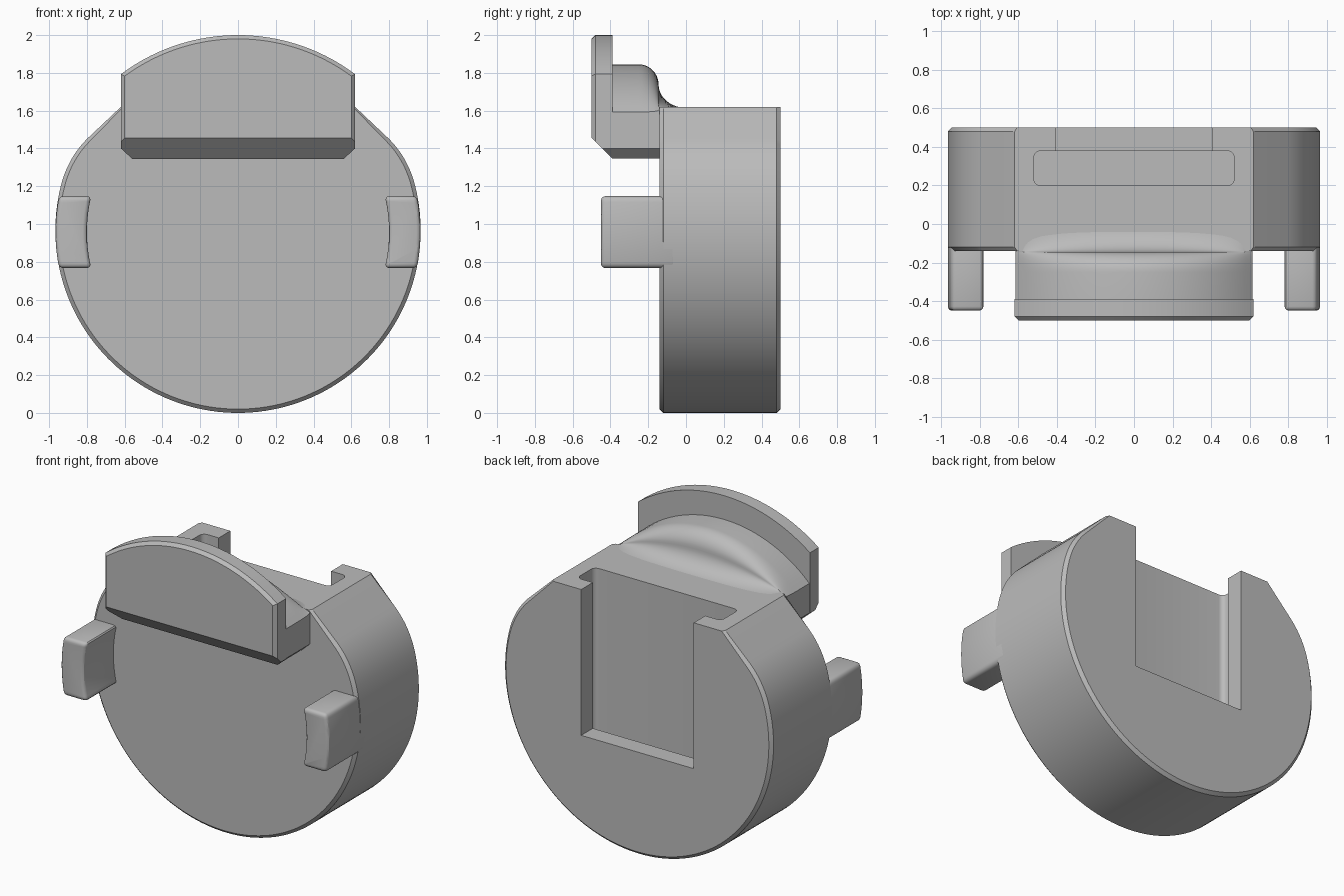
import bpy, bmesh
from math import sin, cos, pi, radians, sqrt
from mathutils import Vector

if "Cube" in bpy.data.objects:
    bpy.data.objects.remove(bpy.data.objects["Cube"])

R = 0.967       # body radius, also the height of its axis
TOP = 1.62      # flat top of the body
HALF = 0.62     # half width of the flat top and the lip

grey = bpy.data.materials.new("plain_grey")
grey.use_nodes = True
grey.diffuse_color = (0.5, 0.5, 0.5, 1)
grey.node_tree.nodes["Principled BSDF"].inputs["Base Color"].default_value = (0.5, 0.5, 0.5, 1)


def add_object(name, bm):
    bmesh.ops.recalc_face_normals(bm, faces=bm.faces)
    mesh = bpy.data.meshes.new(name)
    bm.to_mesh(mesh)
    bm.free()
    mesh.materials.append(grey)
    ob = bpy.data.objects.new(name, mesh)
    bpy.context.collection.objects.link(ob)
    return ob


def loft(sections):
    """Skin a list of (y, [(x, z), ...]) outlines and cap both ends."""
    bm = bmesh.new()
    rings = [[bm.verts.new((x, y, z)) for x, z in pts] for y, pts in sections]
    for a, b in zip(rings, rings[1:]):
        for i in range(len(a)):
            j = (i + 1) % len(a)
            bm.faces.new((a[i], a[j], b[j], b[i]))
    bm.faces.new(rings[0])
    bm.faces.new(rings[-1])
    return bm


def box(x, y0, y1, z0, z1):
    return loft([(y, [(-x, z0), (x, z0), (x, z1), (-x, z1)]) for y in (y0, y1)])


def apply_modifier(ob, kind, **settings):
    mod = ob.modifiers.new(kind.title(), kind)
    for key, value in settings.items():
        setattr(mod, key, value)
    with bpy.context.temp_override(object=ob, active_object=ob):
        bpy.ops.object.modifier_apply(modifier=mod.name)


def arc_height(x, radius):
    return R + sqrt(radius * radius - x * x)


# Body: round drum with sloped shoulders and a flat top
def body_outline(inset):
    k = (R - inset) / R
    start = radians(14)
    side = [Vector((R * sin(a), R - R * cos(a)))
            for a in [(pi / 2 + start) * i / 48 for i in range(49)]]
    p0, p1, p2 = side[-1], Vector((0.901, 1.349)), Vector((0.80, 1.45))
    for i in range(1, 11):
        t = i / 10
        side.append(p0 * (1 - t) ** 2 + p1 * 2 * t * (1 - t) + p2 * t * t)
    right = [(p.x * k, R + (p.y - R) * k) for p in side] + [(HALF * k, TOP)]
    return right + [(-x, z) for x, z in reversed(right[1:])]


body = add_object("body", loft([(-0.14, body_outline(0.02)), (-0.12, body_outline(0)),
                                (0.48, body_outline(0)), (0.5, body_outline(0.02))]))

# T-shaped slot, open at the top and the back
cavity = box(0.52, 0.2, 0.38, 0.55, 1.8)
upright = [e for e in cavity.edges
           if abs(e.verts[0].co.z - e.verts[1].co.z) > 1]
bmesh.ops.bevel(cavity, geom=upright, offset=0.035, segments=5,
                profile=0.5, affect='EDGES')
for cutter in (add_object("cavity_cutter", cavity),
               add_object("opening_cutter", box(0.405, 0.35, 0.6, 0.67, 1.8))):
    cutter.hide_render = True
    apply_modifier(body, 'BOOLEAN', object=cutter, operation='DIFFERENCE', solver='EXACT')
    bpy.data.objects.remove(cutter)


# Lip: upright plate with arched top and chamfered bottom
def arched_outline(half, top, bottom, steps=32):
    xs = [half - 2 * half * i / steps for i in range(steps + 1)]
    return ([(-0.56, bottom), (0.56, bottom), (half, 1.40)]
            + [(x, top(x)) for x in xs] + [(-half, 1.40)])


def lip_outline(inset):
    return arched_outline(HALF - inset, lambda x: arc_height(x, 1.033 - inset), 1.345)


bm = loft([(-0.5, lip_outline(0.02)), (-0.48, lip_outline(0)), (-0.39, lip_outline(0))])
cut = bmesh.ops.bisect_plane(bm, geom=bm.verts[:] + bm.edges[:] + bm.faces[:],
                             plane_co=(0, -0.5, 1.455), plane_no=(0, -1, -1),
                             clear_outer=True)
rim = [g for g in cut["geom_cut"] if isinstance(g, bmesh.types.BMEdge)]
bmesh.ops.holes_fill(bm, edges=rim)
lip = add_object("lip", bm)

# Neck: arched bridge that sweeps down onto the flat top in an S curve
base = 1.615
slope = [(-0.392, 1.0)]
for i in range(11):
    a = pi / 2 * i / 10
    slope.append((-0.25 + 0.105 * sin(a), 1 - 0.105 * (1 - cos(a)) / 0.225))
for i in range(1, 13):
    a = pi / 2 * i / 12
    slope.append((-0.145 + 0.145 * (1 - cos(a)), 0.12 * (1 - sin(a)) / 0.225))
neck = add_object("neck", loft([
    (y, arched_outline(0.616, lambda x: base + (arc_height(x, 0.878) - base) * f, 1.348))
    for y, f in slope]))


# Clips: curved prongs on both sides of the front
def clip_outline(side):
    def arc(radius):
        zs = [-0.19 + 0.38 * i / 12 for i in range(13)]
        return [(side * sqrt(radius ** 2 - z * z), 0.957 + z) for z in zs]
    return arc(0.966) + arc(0.80)[::-1]


clips = []
for name, side in (("left_clip", 1), ("right_clip", -1)):
    clip = add_object(name, loft([(y, clip_outline(side)) for y in (-0.45, -0.05)]))
    apply_modifier(clip, 'BEVEL', width=0.022, segments=3,
                   limit_method='ANGLE', angle_limit=radians(40))
    clips.append(clip)

# Smooth curved surfaces, keep edges crisp
bpy.ops.object.select_all(action='DESELECT')
for ob in [body, lip, neck] + clips:
    ob.select_set(True)
bpy.context.view_layer.objects.active = body
bpy.ops.object.shade_smooth_by_angle(angle=radians(30))
